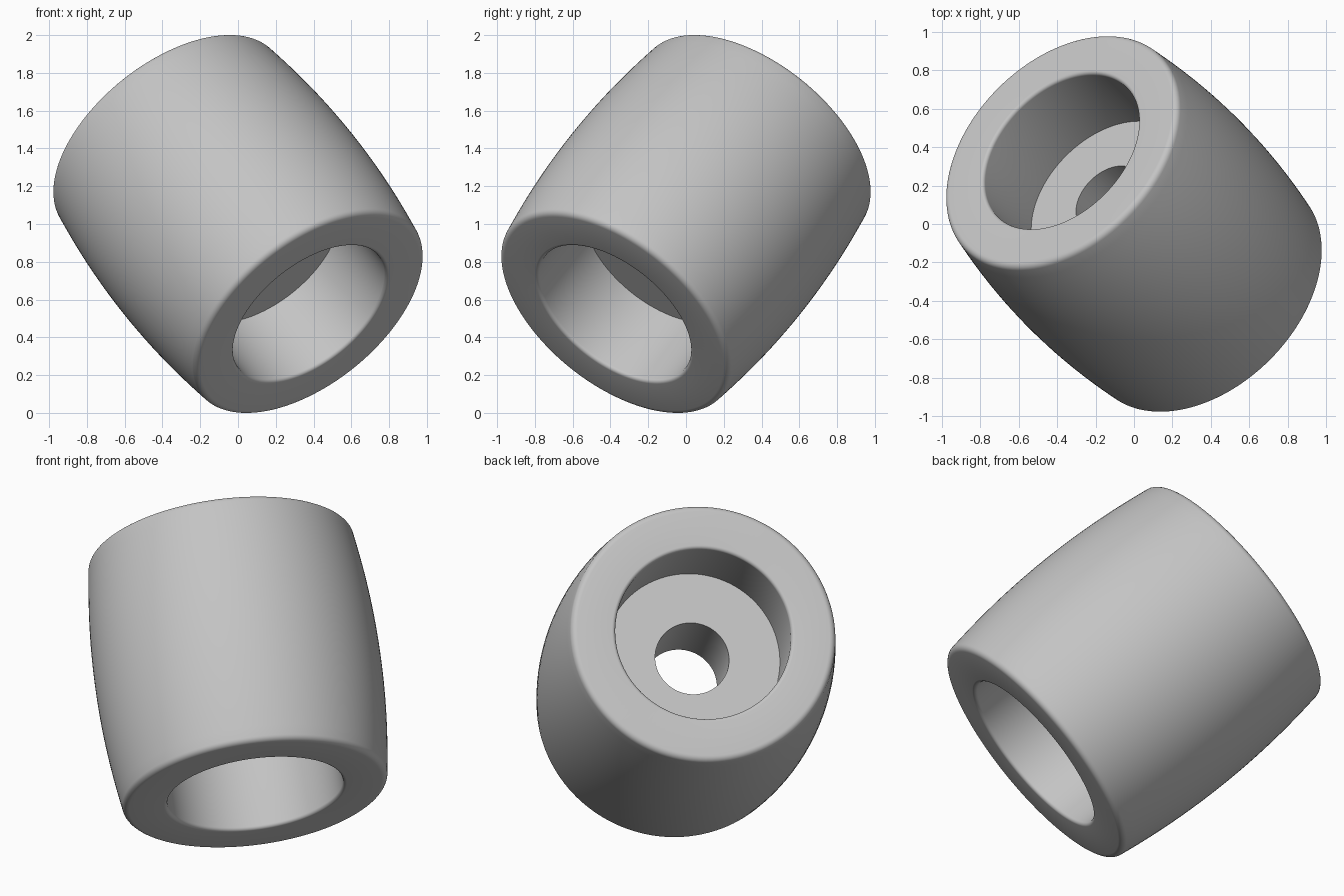
import bpy, bmesh, math
from mathutils import Vector

cube = bpy.data.objects.get("Cube")
if cube:
    bpy.data.objects.remove(cube, do_unlink=True)

HALF, END_R, MID_R = 0.72, 0.718, 0.77    # barrel half length and radii
BORE_R, HOLE_R, WEB = 0.475, 0.2, 0.25    # recess, through hole, web half thickness
OUT_F, IN_F = 0.035, 0.02                 # rim fillets
SEGMENTS = 128

mat = bpy.data.materials.new("light grey")
mat.use_nodes = True
grey = (0.55, 0.55, 0.55, 1)
mat.diffuse_color = grey
mat.node_tree.nodes["Principled BSDF"].inputs["Base Color"].default_value = grey


def arc(cx, cz, r, a0, a1, n=6):
    """Points of a fillet arc in the (radius, height) plane."""
    angles = [math.radians(a0 + (a1 - a0) * i / n) for i in range(n + 1)]
    return [(cx + r * math.cos(a), cz + r * math.sin(a)) for a in angles]


# Upper half of the cross-section: bulging side, filleted rim, recess, web
top = HALF - OUT_F
half = []
for i in range(13):
    z = top * i / 13
    half.append((MID_R - (MID_R - END_R) * (z / top) ** 2, z))
half += arc(END_R - OUT_F, top, OUT_F, 8, 90)
half += arc(BORE_R + IN_F, HALF - IN_F, IN_F, 90, 180)
half += [(BORE_R, WEB), (HOLE_R, WEB)]

# Mirror the section and revolve it
section = half + [(r, -z) for r, z in reversed(half[1:])]
bm = bmesh.new()
verts = [bm.verts.new((r, 0, z)) for r, z in section]
edges = [bm.edges.new((verts[i - 1], verts[i])) for i in range(len(verts))]
bmesh.ops.spin(bm, geom=verts + edges, cent=(0, 0, 0), axis=(0, 0, 1),
               angle=math.tau, steps=SEGMENTS, use_merge=True)
bmesh.ops.remove_doubles(bm, verts=bm.verts, dist=1e-5)
bmesh.ops.recalc_face_normals(bm, faces=bm.faces)

# Tilt the axis and raise the roller to the floor
axis = Vector((-0.53, 0.53, 0.66)).normalized()
bm.transform(axis.to_track_quat('Z', 'Y').to_matrix().to_4x4())
low = min(v.co.z for v in bm.verts)
bmesh.ops.translate(bm, verts=bm.verts, vec=(0, 0, -low))

mesh = bpy.data.meshes.new("barrel_roller")
bm.to_mesh(mesh)
bm.free()
mesh.materials.append(mat)
roller = bpy.data.objects.new("barrel_roller", mesh)
bpy.context.collection.objects.link(roller)

bpy.ops.object.select_all(action='DESELECT')
roller.select_set(True)
bpy.context.view_layer.objects.active = roller
bpy.ops.object.shade_smooth_by_angle(angle=math.radians(35))
